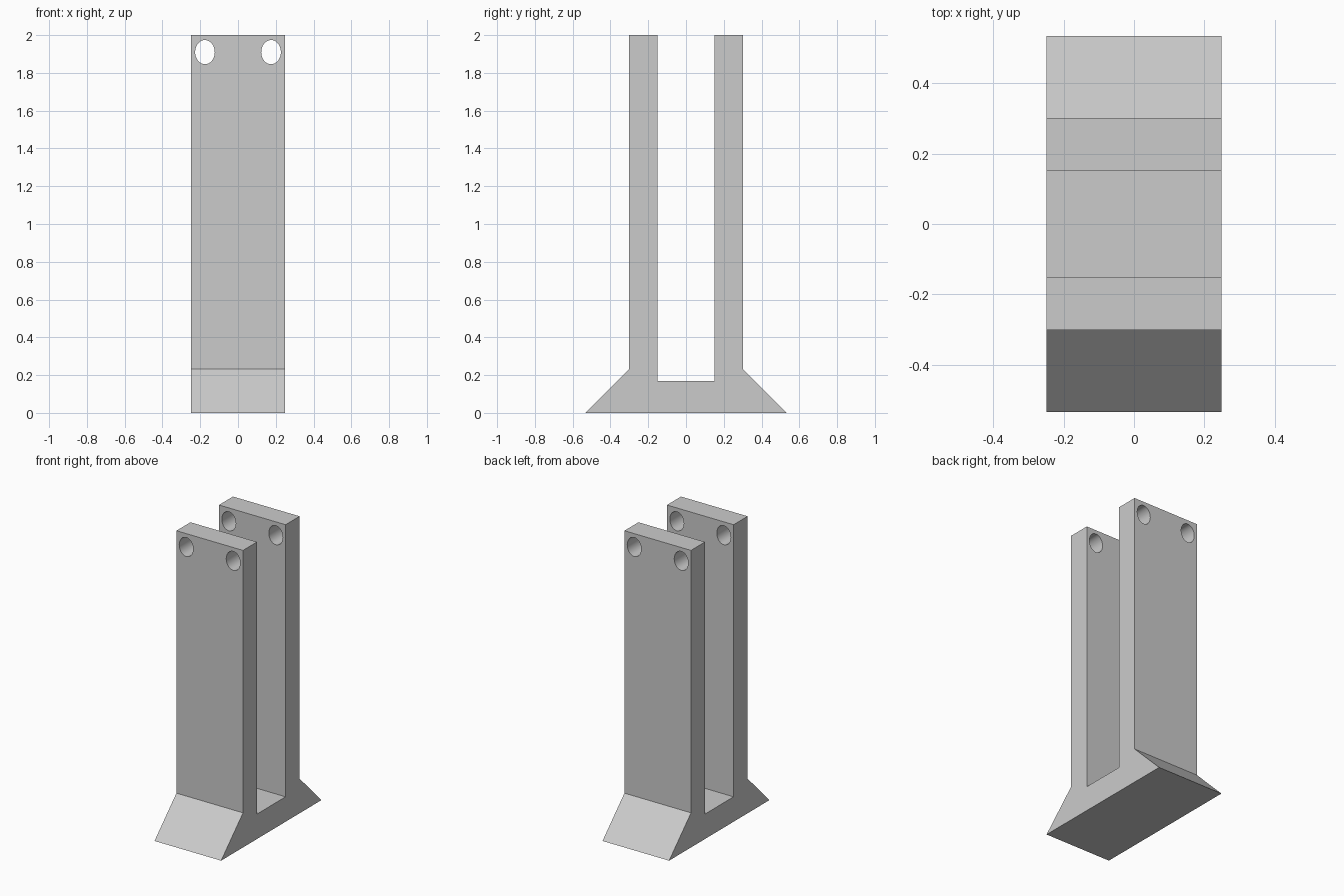
import bpy
import bmesh
import math
from mathutils import Matrix

cube = bpy.data.objects.get("Cube")
if cube:
    bpy.data.objects.remove(cube, do_unlink=True)

HALF_WIDTH = 0.248

# Single plain grey
grey = bpy.data.materials.new("plain_grey")
grey.use_nodes = True
colour = (0.6, 0.6, 0.6, 1)
grey.diffuse_color = colour
grey.node_tree.nodes["Principled BSDF"].inputs["Base Color"].default_value = colour


def add_object(name, bm):
    bmesh.ops.recalc_face_normals(bm, faces=bm.faces)
    mesh = bpy.data.meshes.new(name)
    bm.to_mesh(mesh)
    bm.free()
    mesh.materials.append(grey)
    obj = bpy.data.objects.new(name, mesh)
    bpy.context.collection.objects.link(obj)
    return obj


# Forked bracket: half profile (y, z) mirrored, then extruded across the width
half = [(0.534, 0), (0.301, 0.233), (0.301, 2), (0.152, 2), (0.152, 0.168)]
profile = half + [(-y, z) for y, z in reversed(half)]
bm = bmesh.new()
side = bm.faces.new([bm.verts.new((-HALF_WIDTH, y, z)) for y, z in profile])
extruded = bmesh.ops.extrude_face_region(bm, geom=[side])
bmesh.ops.translate(bm, vec=(2 * HALF_WIDTH, 0, 0),
                    verts=[v for v in extruded["geom"] if isinstance(v, bmesh.types.BMVert)])
bracket = add_object("forked_bracket", bm)

# Oval bolt holes through both uprights
bm = bmesh.new()
for x in (-0.175, 0.175):
    place = (Matrix.Translation((x, 0, 1.91))
             @ Matrix.Diagonal((0.052, 1, 0.064, 1))
             @ Matrix.Rotation(math.pi / 2, 4, "X"))
    bmesh.ops.create_cone(bm, cap_ends=True, segments=48, radius1=1, radius2=1,
                          depth=1, matrix=place)
cutter = add_object("bolt_hole_cutter", bm)
cutter.hide_render = True
cutter.hide_viewport = False

cut = bracket.modifiers.new("bolt_holes", "BOOLEAN")
cut.operation = "DIFFERENCE"
cut.solver = "EXACT"
cut.object = cutter

# Apply the cut and smooth only the hole walls
bpy.ops.object.select_all(action="DESELECT")
bpy.context.view_layer.objects.active = bracket
bracket.select_set(True)
bpy.ops.object.modifier_apply(modifier=cut.name)
bpy.data.objects.remove(cutter, do_unlink=True)
bpy.ops.object.shade_smooth_by_angle(angle=math.radians(30))
